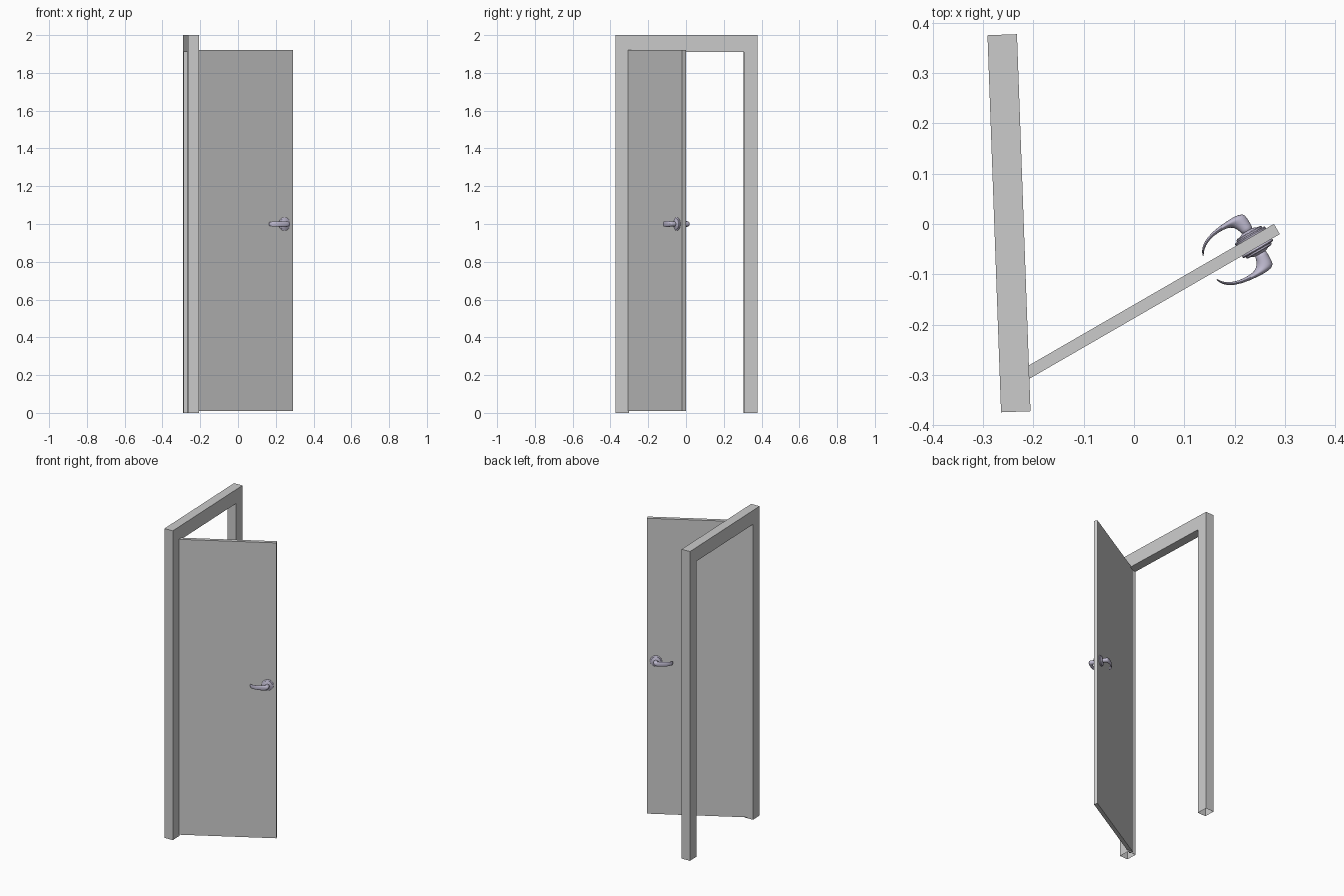
import bpy, bmesh, math
from mathutils import Matrix, Vector

if "Cube" in bpy.data.objects:
    bpy.data.objects.remove(bpy.data.objects["Cube"])


def finish(name, bm, matrix, mat=None, smooth=None, subsurf=0):
    bmesh.ops.recalc_face_normals(bm, faces=bm.faces)
    me = bpy.data.meshes.new(name)
    bm.to_mesh(me)
    bm.free()
    ob = bpy.data.objects.new(name, me)
    bpy.context.collection.objects.link(ob)
    ob.matrix_world = matrix
    if mat:
        me.materials.append(mat)
    if subsurf:
        mod = ob.modifiers.new("Smooth", 'SUBSURF')
        mod.levels = mod.render_levels = subsurf
    if smooth:
        bpy.ops.object.select_all(action='DESELECT')
        ob.select_set(True)
        bpy.context.view_layer.objects.active = ob
        bpy.ops.object.shade_smooth_by_angle(angle=math.radians(smooth))
    return ob


def loft(bm, rings):
    """Skin a list of equally sized point rings and cap both ends."""
    loops = [[bm.verts.new(p) for p in ring] for ring in rings]
    n = len(loops[0])
    for a, b in zip(loops, loops[1:]):
        for i in range(n):
            j = (i + 1) % n
            bm.faces.new((a[i], a[j], b[j], b[i]))
    bm.faces.new(loops[0])
    bm.faces.new(loops[-1])


metal = bpy.data.materials.new("handle_metal")
metal.diffuse_color = (0.53, 0.50, 0.64, 1)
metal.use_nodes = True
metal.node_tree.nodes["Principled BSDF"].inputs["Base Color"].default_value = metal.diffuse_color

# Door frame: upside-down U outline, open at the feet
hy, jamb, hx, head = 0.375, 0.071, 0.0293, 1.91
outline = [(-hy, 0), (-hy, 2), (hy, 2), (hy, 0),
           (hy - jamb, 0), (hy - jamb, head), (jamb - hy, head), (jamb - hy, 0)]
bm = bmesh.new()
loft(bm, [[(x, y, z) for y, z in outline] for x in (-hx, hx)])
feet = [f for f in bm.faces if all(v.co.z < 0.001 for v in f.verts)]
bmesh.ops.delete(bm, geom=feet, context='FACES_ONLY')
finish("door_frame", bm,
       Matrix.Translation((-0.2485, 0.0015, 0)) @ Matrix.Rotation(math.radians(2.06), 4, 'Z'))

# Door space: origin at the middle of the free edge, x runs outward, y to the back
door_space = Matrix.Translation((0.284, -0.01, 0)) @ Matrix.Rotation(math.radians(30), 4, 'Z')

# Door leaf
length, thick, z0, z1 = 0.61, 0.0235, 0.01, 1.92
bm = bmesh.new()
bmesh.ops.create_cube(bm, size=1)
bmesh.ops.scale(bm, verts=bm.verts, vec=(length, thick, z1 - z0))
bmesh.ops.translate(bm, verts=bm.verts, vec=(-length / 2, 0, (z0 + z1) / 2))
finish("door_leaf", bm, door_space)

# Handle profiles: rosette (radius, depth); lever (inner point, outer point, half height)
AXIS, HEIGHT = -0.0525, 1.0
rosette = [(0.034, 0.0110), (0.035, 0.0150), (0.033, 0.0170), (0.029, 0.0175),
           (0.029, 0.0205), (0.026, 0.0220), (0.019, 0.0228), (0.016, 0.0245), (0.012, 0.0260)]
lever = [((-0.065, 0.0225), (-0.040, 0.0225), 0.013),
         ((-0.066, 0.0310), (-0.040, 0.0320), 0.013),
         ((-0.070, 0.0410), (-0.040, 0.0490), 0.014),
         ((-0.076, 0.0465), (-0.042, 0.0605), 0.015),
         ((-0.081, 0.0495), (-0.058, 0.0640), 0.016),
         ((-0.090, 0.0520), (-0.078, 0.0635), 0.016),
         ((-0.116, 0.0520), (-0.116, 0.0598), 0.014),
         ((-0.139, 0.0430), (-0.142, 0.0485), 0.013),
         ((-0.149, 0.0330), (-0.152, 0.0355), 0.012),
         ((-0.153, 0.0255), (-0.1545, 0.0265), 0.009)]

for label, side in (("front", -1), ("back", 1)):
    # Round rosette
    bm = bmesh.new()
    angles = [math.tau * i / 40 for i in range(40)]
    loft(bm, [[(AXIS + r * math.cos(a), side * d, HEIGHT + r * math.sin(a)) for a in angles]
              for r, d in rosette])
    finish(label + "_rosette", bm, door_space, metal, smooth=40)

    # Curved lever with oval cross-sections
    bm = bmesh.new()
    rings = []
    for inner, outer, h in lever:
        p = Vector((inner[0], side * inner[1], HEIGHT))
        q = Vector((outer[0], side * outer[1], HEIGHT))
        mid, half = (p + q) / 2, (q - p) / 2
        rings.append([mid + half * math.cos(a) + Vector((0, 0, h * math.sin(a)))
                      for a in (math.tau * i / 16 for i in range(16))])
    loft(bm, rings)
    finish(label + "_lever", bm, door_space, metal, smooth=60, subsurf=1)
